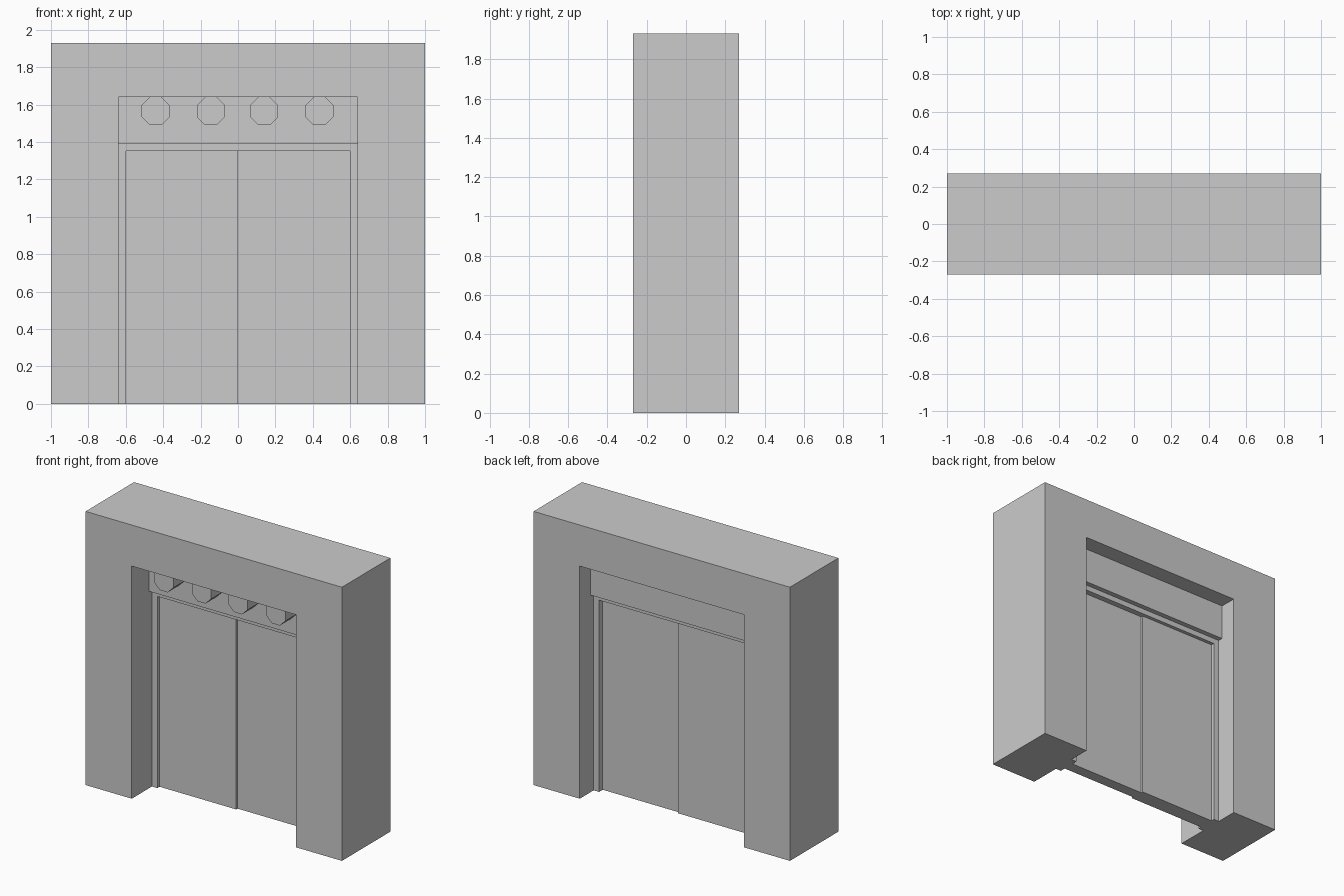
import bpy, bmesh, math

if "Cube" in bpy.data.objects:
    bpy.data.objects.remove(bpy.data.objects["Cube"])


def prism(name, profile, y0, y1):
    """Extrude an x-z outline from y0 back to y1."""
    bm = bmesh.new()
    face = bm.faces.new([bm.verts.new((x, y0, z)) for x, z in profile])
    ext = bmesh.ops.extrude_face_region(bm, geom=[face])
    moved = [v for v in ext["geom"] if isinstance(v, bmesh.types.BMVert)]
    bmesh.ops.translate(bm, verts=moved, vec=(0, y1 - y0, 0))
    bmesh.ops.recalc_face_normals(bm, faces=bm.faces)
    mesh = bpy.data.meshes.new(name)
    bm.to_mesh(mesh)
    bm.free()
    obj = bpy.data.objects.new(name, mesh)
    bpy.context.collection.objects.link(obj)
    return obj


def arch(half_out, top_out, half_in, top_in):
    """Outline of a doorway surround, open at the floor."""
    return [(-half_out, 0), (-half_out, top_out), (half_out, top_out), (half_out, 0),
            (half_in, 0), (half_in, top_in), (-half_in, top_in), (-half_in, 0)]


def rect(x0, x1, z0, z1):
    return [(x0, z0), (x0, z1), (x1, z1), (x1, z0)]


# Thick wall with the doorway opening
prism("wall", arch(1.0, 1.93, 0.64, 1.64), -0.27, 0.27)

# Transom box above the door and the frame below it
prism("transom", rect(-0.64, 0.64, 1.39, 1.64), -0.08, 0.15)
prism("door_frame", arch(0.64, 1.39, 0.598, 1.352), -0.045, 0.115)

# Two door leaves, the left one slightly thicker
prism("door_left", rect(-0.598, 0, 0, 1.352), -0.02, 0.09)
prism("door_right", rect(0, 0.598, 0, 1.352), -0.005, 0.075)

# Octagonal beam ends projecting from the transom
radius = 0.075 / math.cos(math.pi / 8)
for i, cx in enumerate((-0.44, -0.145, 0.14, 0.435)):
    angles = [math.pi / 8 + k * math.pi / 4 for k in range(8)]
    octagon = [(cx + radius * math.cos(a), 1.565 + radius * math.sin(a)) for a in angles]
    prism(f"beam_end_{i + 1}", octagon, -0.20, -0.08)
